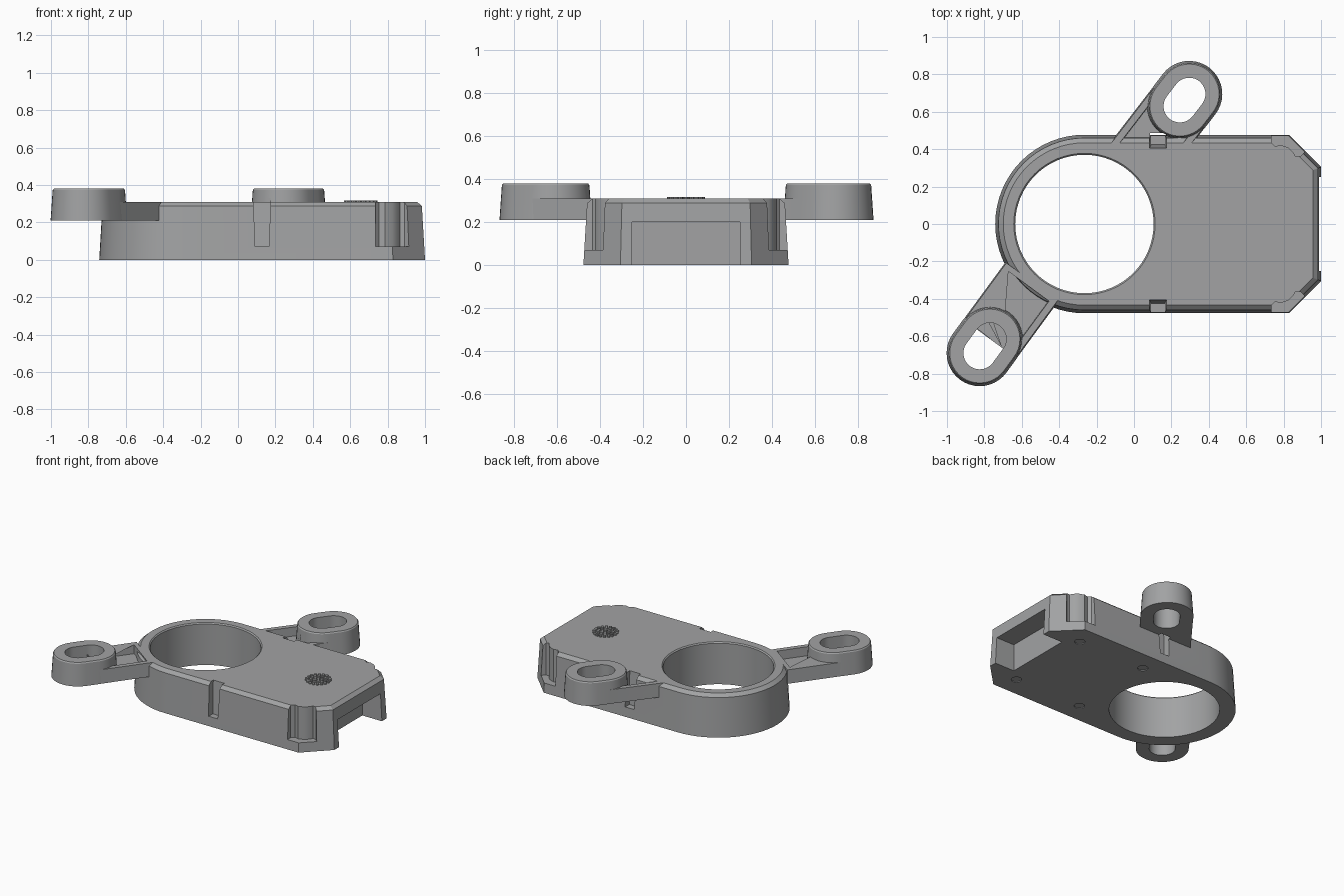
import bpy, bmesh, math
from mathutils import Vector

if "Cube" in bpy.data.objects:
    bpy.data.objects.remove(bpy.data.objects["Cube"])

grey = bpy.data.materials.new("mid_grey")
grey.diffuse_color = (0.36, 0.365, 0.37, 1)
grey.use_nodes = True
grey.node_tree.nodes["Principled BSDF"].inputs["Base Color"].default_value = grey.diffuse_color
HOLE = Vector((-0.265, 0.0))


def loft(name, layers):
    """Closed solid through equal-length outlines, each given as (points, z)."""
    bm = bmesh.new()
    rings = [[bm.verts.new((p[0], p[1], z)) for p in pts] for pts, z in layers]
    n = len(rings[0])
    for a, b in zip(rings, rings[1:]):
        for i in range(n):
            j = (i + 1) % n
            bm.faces.new((a[i], a[j], b[j], b[i]))
    bm.faces.new(rings[0][::-1])
    bm.faces.new(rings[-1])
    bmesh.ops.recalc_face_normals(bm, faces=bm.faces)
    me = bpy.data.meshes.new(name)
    bm.to_mesh(me)
    bm.free()
    me.materials.append(grey)
    ob = bpy.data.objects.new(name, me)
    bpy.context.collection.objects.link(ob)
    return ob


def combine(ob, other, op):
    """Apply a boolean and discard the helper."""
    other.hide_render = True
    m = ob.modifiers.new("bool", 'BOOLEAN')
    m.operation, m.object, m.solver = op, other, 'EXACT'
    bpy.context.view_layer.objects.active = ob
    bpy.ops.object.modifier_apply(modifier=m.name)
    bpy.data.objects.remove(other)


def circle(c, r, n=64):
    return [(c[0] + r * math.cos(2 * math.pi * i / n),
             c[1] + r * math.sin(2 * math.pi * i / n)) for i in range(n)]


def box(x0, x1, y0, y1):
    return [(x0, y0), (x1, y0), (x1, y1), (x0, y1)]


def stadium(a, b, r, n=20):
    """Slot outline around the segment from a to b."""
    d = b - a
    t = math.atan2(d.y, d.x)
    pts = []
    for c, start in ((b, t - math.pi / 2), (a, t + math.pi / 2)):
        for i in range(n + 1):
            q = start + math.pi * i / n
            pts.append((c.x + r * math.cos(q), c.y + r * math.sin(q)))
    return pts


def band(a, b, half):
    """Rectangle of given half width along the segment from a to b."""
    d = (b - a).normalized()
    s = Vector((-d.y, d.x)) * half
    return [a + s, a - s, b - s, b + s]


def body_outline(d):
    """Round left end, straight sides and clipped right corners, inset by d."""
    r, k = 0.477 - d, 0.41 * d
    pts = [(HOLE.x + r * math.cos(math.pi / 2 + math.pi * i / 32),
            r * math.sin(math.pi / 2 + math.pi * i / 32)) for i in range(33)]
    return pts + [(0.828 - k, -r), (1 - d, -0.305 + k),
                  (1 - d, 0.305 - k), (0.828 - k, r)]


# Drafted body with chamfered top edge
body = loft("housing", [(body_outline(0), 0), (body_outline(0.017), 0.288),
                        (body_outline(0.043), 0.31)])

# Two mounting arms: inner and outer slot centres of each ear
ears = [(Vector((0.245, 0.63)), Vector((0.295, 0.695))),
        (Vector((-0.77, -0.615)), Vector((-0.825, -0.69)))]
for inner, outer in ears:
    d = (outer - inner).normalized()
    root = inner - d * 0.38
    arm = loft("arm", [(band(root, inner, 0.176), 0.21),
                       (band(root, inner, 0.170), 0.31)])
    pocket = loft("pocket", [(band(root + d * 0.03, inner, 0.132), 0.245),
                             (band(root + d * 0.03, inner, 0.138), 0.4)])
    combine(arm, pocket, 'DIFFERENCE')
    ear = loft("ear", [(stadium(inner, outer, 0.177), 0.21),
                       (stadium(inner, outer, 0.166), 0.372),
                       (stadium(inner, outer, 0.160), 0.38)])
    combine(body, arm, 'UNION')
    combine(body, ear, 'UNION')
    combine(body, loft("slot", [(stadium(inner, outer, 0.087), 0.1),
                                (stadium(inner, outer, 0.087), 0.5)]), 'DIFFERENCE')

# Large round opening with a small chamfer at the top
combine(body, loft("bore", [(circle(HOLE, 0.37), -0.1), (circle(HOLE, 0.37), 0.302),
                            (circle(HOLE, 0.378), 0.31), (circle(HOLE, 0.378), 0.4)]),
        'DIFFERENCE')

# Connector recess in the right end, open below
recess = box(0.84, 1.1, -0.25, 0.25)
combine(body, loft("recess", [(recess, -0.1), (recess, 0.2)]), 'DIFFERENCE')

# Clip notches on both long sides
for s in (-1, 1):
    def side(pts):
        return [(x, y * s) for x, y in pts]
    combine(body, loft("notch", [(side(box(0.092, 0.165, 0.425, 0.49)), 0.07),
                                 (side(box(0.082, 0.175, 0.405, 0.485)), 0.33)]),
            'DIFFERENCE')
    wave = [(0.735, 0.6), (0.735, 0.435), (0.755, 0.415), (0.785, 0.423),
            (0.825, 0.408), (0.85, 0.385), (0.865, 0.36), (0.89, 0.363), (1.05, 0.52)]
    combine(body, loft("corner_notch", [(side(wave), 0.07), (side(wave), 0.4)]),
            'DIFFERENCE')

# Shallow screw recesses underneath
for x in (0.2, 0.75):
    for y in (-0.33, 0.33):
        c = circle((x, y), 0.035, 20)
        combine(body, loft("screw_recess", [(c, -0.05), (c, 0.006)]), 'DIFFERENCE')

# Speaker grille made of small raised dots in rings
dots = []
for ring in range(4):
    count = max(1, ring * 6)
    for i in range(count):
        a = 2 * math.pi * i / count
        p = (0.657 + 0.026 * ring * math.cos(a), 0.026 * ring * math.sin(a))
        dots.append(loft("grille_dot", [(circle(p, 0.011, 8), 0.308),
                                        (circle(p, 0.011, 8), 0.318)]))
bpy.ops.object.select_all(action='DESELECT')
for o in dots:
    o.select_set(True)
bpy.context.view_layer.objects.active = dots[0]
bpy.ops.object.join()
dots[0].name = "speaker_grille"

# Smooth curved walls, keep crisp edges
bpy.ops.object.select_all(action='DESELECT')
body.select_set(True)
bpy.context.view_layer.objects.active = body
bpy.ops.object.shade_smooth_by_angle(angle=math.radians(25))
